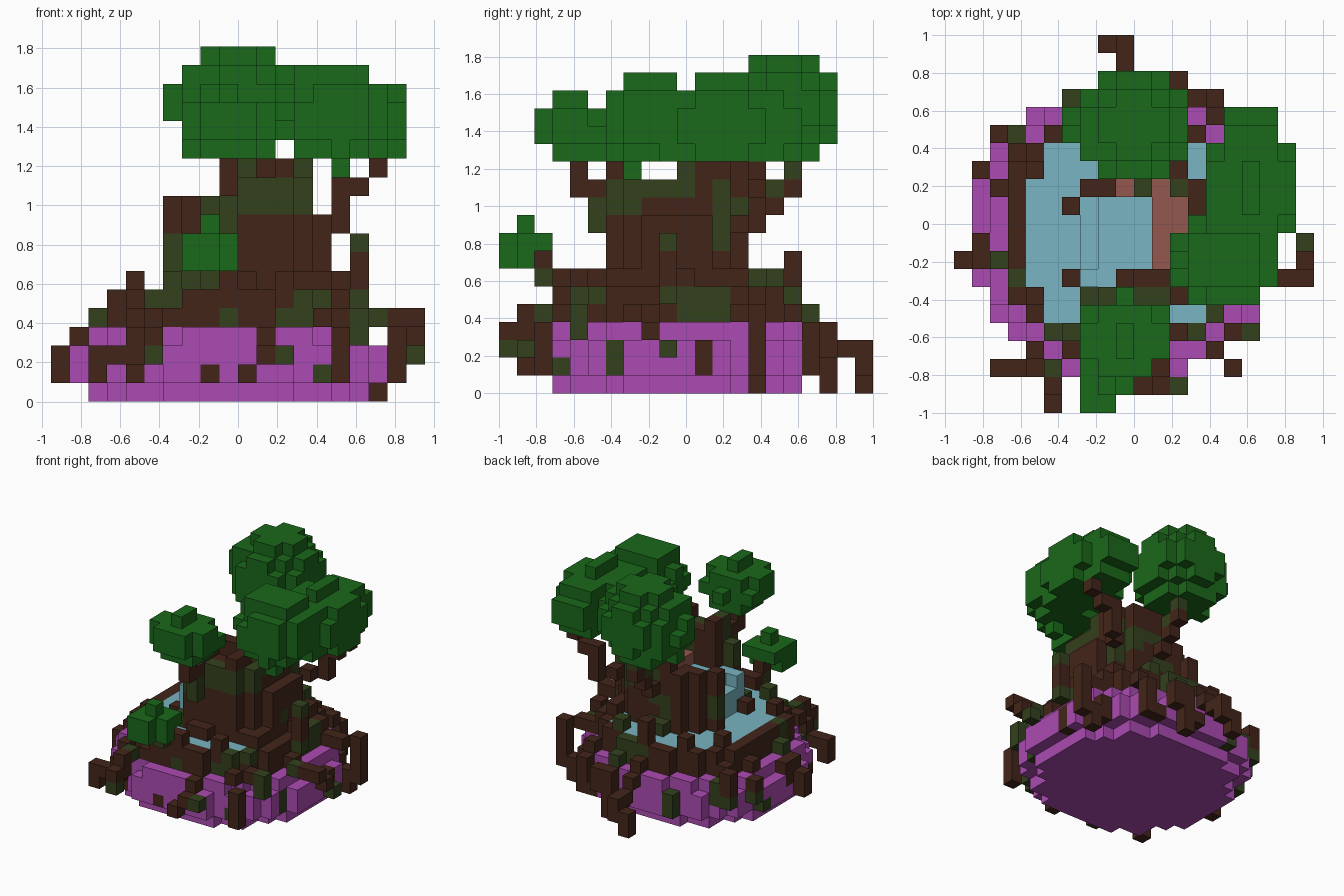
import bpy, bmesh, math, random
from mathutils import Vector, noise

if "Cube" in bpy.data.objects:
    bpy.data.objects.remove(bpy.data.objects["Cube"], do_unlink=True)

random.seed(4)
V = 2 / 21                      # edge of one block
CX, CY = 9, 9.5                 # middle of the round base, in blocks


def material(name, rgb):
    lin = [((c / 255 + 0.055) / 1.055) ** 2.4 for c in rgb] + [1]
    m = bpy.data.materials.new(name)
    m.use_nodes = True
    m.diffuse_color = lin
    m.node_tree.nodes["Principled BSDF"].inputs["Base Color"].default_value = lin
    return m


PURPLE = material("purple_stone", (171, 75, 178))
BARK = material("dark_bark", (67, 37, 26))
MOSS = material("moss", (51, 65, 29))
LEAF = material("leaf_green", (26, 104, 26))
WATER = material("water_blue", (120, 181, 195))
WOOD = material("inner_wood", (148, 89, 79))
blocks = {}                     # (i, j, k) -> (part name, material)


def put(part, mat, cells):
    for c in cells:
        mossy = mat == BARK and noise.noise(Vector(c) * 0.47 + Vector((3.3, 1.7, 8.1))) > 0.18
        blocks[c] = (part, MOSS if mossy else mat)


def box(i0, i1, j0, j1, k0, k1):
    return [(i, j, k) for i in range(i0, i1 + 1) for j in range(j0, j1 + 1)
            for k in range(k0, k1 + 1)]


def disc(k, outer, inner=0):
    return [(i, j, k) for i in range(20) for j in range(21)
            if inner <= math.hypot(i - CX, j - CY) < outer]


def blob(c, r):
    return [p for p in box(0, 19, 0, 20, 13, 18)
            if sum(abs((a - b) / s) ** 1.75 for a, b, s in zip(p, c, r)) <= 1]


def line(a, b):
    n = max(abs(q - p) for p, q in zip(a, b)) or 1
    return [tuple(round(p + (q - p) * t / n) for p, q in zip(a, b)) for t in range(n + 1)]


def rim_point(angle, r):
    return round(CX + r * math.cos(angle)), round(CY + r * math.sin(angle))


def long_root(i, j, top, low):
    # Slopes down from the rim, then hangs
    start = rim_point(math.atan2(j - CY, i - CX), 6.6)
    put("long_roots", BARK, line((*start, 4), (i, j, top)) + box(i, i, j, j, low, top))


def branch(start, end, rise):
    # Leans outward, then stands upright
    put("branches", BARK, line(start, end) + box(end[0], end[0], end[1], end[1], end[2], rise))


# Flared stone bowl
for k, r in enumerate((7.45, 8.42, 8.42, 7.95)):
    put("stone_base", PURPLE, disc(k, r))

# Pool and the bark rim around it
for k in (4, 5):
    put("pool_water", WATER, disc(k, 6.1))
    put("bark_rim", BARK, disc(k, 7.0, 6.1) + box(3, 3, 7, 12, k, k) + box(15, 15, 7, 12, k, k))

# Short posts on the rim
for a in range(0, 360, 30):
    if a != 180:
        i, j = rim_point(math.radians(a), 6.3)
        put("rim_posts", BARK, box(i, i, j, j, 5, 7 if a == 90 else 6))
put("rim_posts", BARK, box(16, 16, 9, 9, 5, 8))

# Short roots set in the side of the bowl
for a in range(10, 360, 25):
    low = random.choice((1, 1, 2))
    i, j = rim_point(math.radians(a), 8.1)
    put("short_roots", BARK, box(i, i, j, j, low, low + random.choice((0, 1))))

# Long roots reaching past the bowl
long_root(9, 20, 2, 2)
put("long_roots", BARK, box(8, 8, 20, 20, 0, 1) + [(9, 20, 1)])
long_root(18, 7, 4, 4)
put("long_roots", BARK, line((19, 7, 4), (19, 9, 2)))
long_root(0, 8, 2, 1)
long_root(5, 1, 4, 3)
put("long_roots", BARK, box(5, 5, 0, 0, 2, 3))
long_root(4, 2, 3, 2)
put("long_roots", BARK, [(3, 2, 2)] + box(2, 2, 2, 2, 1, 2))
long_root(15, 2, 3, 1)
long_root(16, 4, 4, 3)
long_root(18, 14, 4, 1)
put("long_roots", BARK, box(17, 17, 14, 14, 0, 1))
long_root(1, 13, 3, 2)
long_root(2, 15, 4, 2)
long_root(11, 18, 3, 0)
put("long_roots", BARK, box(12, 12, 18, 18, 2, 3))
long_root(14, 17, 3, 1)
put("long_roots", BARK, line((10, 1, 1), (12, 1, 2)))

# Hollow stump: footing, wall with ragged top
for i, j, _ in box(4, 16, 4, 15, 0, 0):
    d = math.hypot((i - 10) / 4.45, (j - 9.5) / 4.2)
    if d <= 1:
        top = 10 if i < 9 else 9 if i > 13 else 11 + (j > 9 or i % 3 == 0)
        put("stump", BARK, box(i, i, j, j, 5, top))
    elif d < 1.16 and (i + 2 * j) % 3:
        put("stump", BARK, box(i, i, j, j, 5, 6))

# Stump hollow: open space, wood lining, water pouring out on one side
for c in box(7, 12, 8, 11, 6, 12) + box(7, 8, 7, 7, 6, 12) + box(5, 6, 8, 10, 6, 12):
    blocks.pop(c, None)
put("inner_lining", WOOD, box(11, 12, 8, 11, 6, 9))
for i in (9, 11):
    for c in box(i, i, 12, 12, 10, 12):
        blocks.pop(c, None)
    put("inner_lining", WOOD, [(i, 12, 9)])
put("waterfall", WATER, box(8, 10, 8, 11, 6, 8) + box(7, 8, 7, 7, 6, 8) + box(7, 7, 8, 11, 6, 7))
put("pool_water", WATER, box(5, 6, 8, 10, 5, 5))

# Branches from the stump to the leaves
branch((9, 5, 9), (9, 5, 11), 11)
branch((9, 4, 11), (9, 4, 11), 13)
branch((10, 14, 9), (10, 15, 10), 11)
branch((10, 16, 11), (10, 16, 12), 13)
branch((13, 12, 9), (15, 14, 9), 11)
branch((16, 14, 11), (17, 14, 12), 13)
branch((8, 3, 6), (8, 2, 6), 7)

# Leaf clumps
put("back_leaves", LEAF, blob((9.4, 15.4, 15.3), (3.6, 3.3, 3.5)))
put("front_leaves", LEAF, blob((9, 3.8, 14.2), (2.6, 2.5, 1.85)) + [(9, 3, 16)])
put("side_leaves", LEAF, blob((14.6, 8, 14.9), (3, 2.9, 3.1))
    + blob((16, 12, 14.5), (2.9, 4.8, 2.6)) + [(15, 7, 12)])
put("low_bush", LEAF, box(7, 8, 0, 1, 7, 8) + box(7, 9, 1, 2, 8, 8) + [(9, 1, 7), (8, 1, 9)])

# Turn each part into one mesh of its visible block faces
AXES = [Vector(a) for a in ((1, 0, 0), (0, 1, 0), (0, 0, 1))]
SIDES = AXES + [-a for a in AXES]
for part in dict.fromkeys(p for p, m in blocks.values()):
    bm = bmesh.new()
    used = []
    for c, (p, m) in blocks.items():
        if p != part:
            continue
        mid = Vector(c) + Vector((0.5, 0.5, 0.5)) - Vector((10, 10.5, 0))
        for n in SIDES:
            if tuple(int(a + b) for a, b in zip(c, n)) in blocks:
                continue
            u = Vector((n.y, n.z, n.x))
            w = n.cross(u)
            f = bm.faces.new([bm.verts.new((mid + (n + u * a + w * b) / 2) * V)
                              for a, b in ((-1, -1), (1, -1), (1, 1), (-1, 1))])
            if m not in used:
                used.append(m)
            f.material_index = used.index(m)
    bmesh.ops.remove_doubles(bm, verts=bm.verts, dist=0.001)
    me = bpy.data.meshes.new(part)
    bm.to_mesh(me)
    bm.free()
    for m in used:
        me.materials.append(m)
    bpy.context.collection.objects.link(bpy.data.objects.new(part, me))
